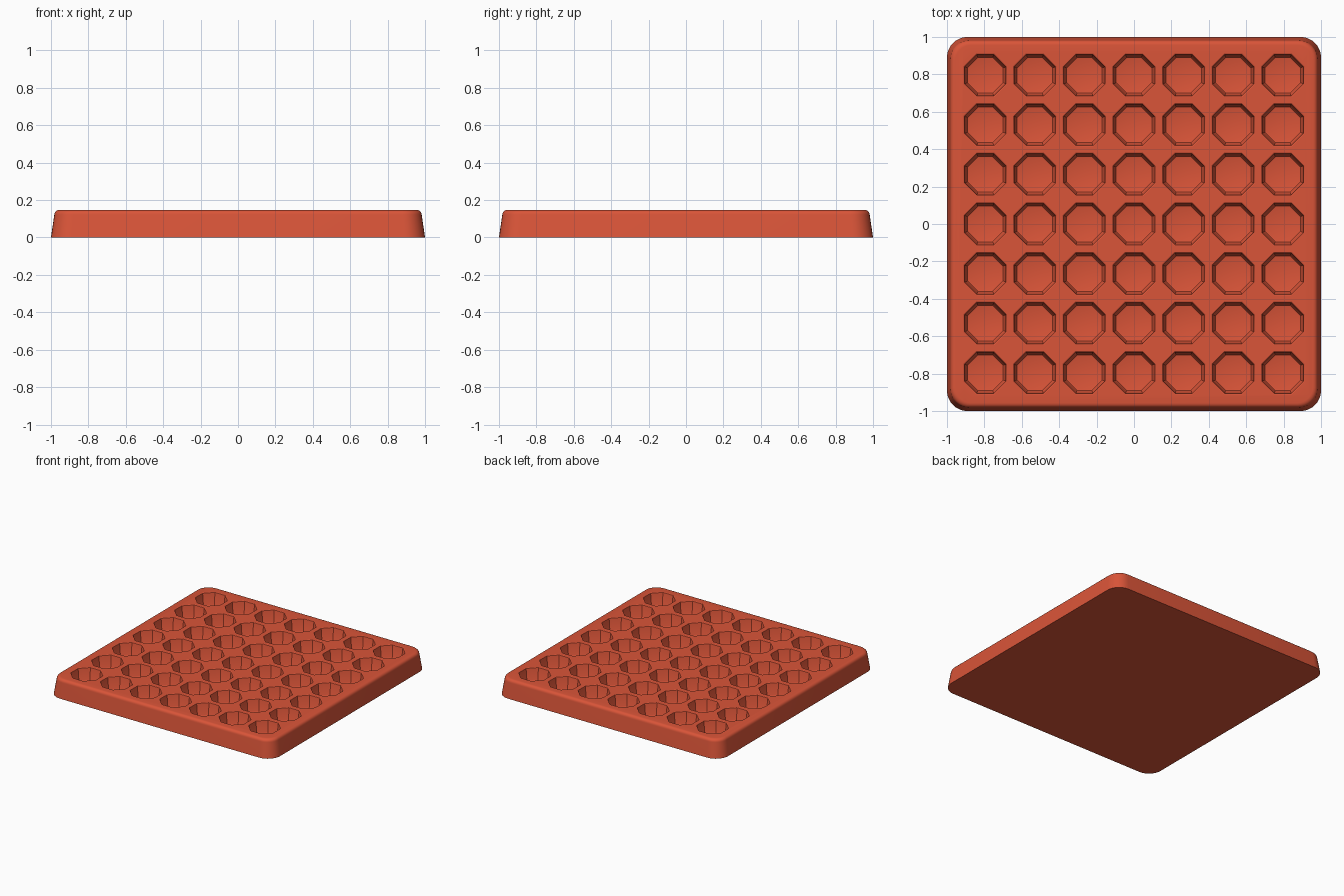
import bpy, bmesh
from math import pi, cos, sin, radians

cube = bpy.data.objects.get("Cube")
if cube:
    bpy.data.objects.remove(cube, do_unlink=True)

HEIGHT = 0.147
PITCH = 0.265
COUNT = 7
CORNER_STEPS = 8

mat = bpy.data.materials.new("terracotta red")
mat.use_nodes = True
color = (0.70, 0.09, 0.04, 1)
mat.diffuse_color = color
mat.node_tree.nodes["Principled BSDF"].inputs["Base Color"].default_value = color


def rounded_square(half, radius):
    pts = []
    for q, (sx, sy) in enumerate([(1, 1), (-1, 1), (-1, -1), (1, -1)]):
        for i in range(CORNER_STEPS + 1):
            a = (q + i / CORNER_STEPS) * pi / 2
            pts.append((sx * (half - radius) + radius * cos(a),
                        sy * (half - radius) + radius * sin(a)))
    return pts


def octagon(apothem, cx, cy):
    r = apothem / cos(pi / 8)
    return [(cx + r * cos((i + 0.5) * pi / 4), cy + r * sin((i + 0.5) * pi / 4))
            for i in range(8)]


def loft(bm, sections):
    """Closed solid from a stack of (outline, z) sections."""
    rings = [[bm.verts.new((x, y, z)) for x, y in pts] for pts, z in sections]
    n = len(rings[0])
    for low, high in zip(rings, rings[1:]):
        for i in range(n):
            j = (i + 1) % n
            bm.faces.new((low[i], low[j], high[j], high[i]))
    bm.faces.new(rings[0][::-1])
    bm.faces.new(rings[-1])


def make_object(name, bm):
    bmesh.ops.recalc_face_normals(bm, faces=bm.faces)
    mesh = bpy.data.meshes.new(name)
    bm.to_mesh(mesh)
    bm.free()
    mesh.materials.append(mat)
    obj = bpy.data.objects.new(name, mesh)
    bpy.context.collection.objects.link(obj)
    return obj


# Tray body: drafted sides with a rounded top edge
EDGE = 0.025
sections = [(rounded_square(1.0, 0.11), 0)]
for k in range(6):
    a = k / 5 * pi / 2
    inset = 0.018 + EDGE * (1 - cos(a))
    sections.append((rounded_square(1 - inset, 0.11 - inset / 2),
                     HEIGHT - EDGE + EDGE * sin(a)))
bm = bmesh.new()
loft(bm, sections)
tray = make_object("tray", bm)

# Octagonal wells: filleted floor, drafted wall, softened rim
well_profile = [(0.088, 0.045), (0.095, 0.047), (0.100, 0.054),
                (0.109, HEIGHT - 0.009), (0.111, HEIGHT - 0.003),
                (0.116, HEIGHT), (0.116, HEIGHT + 0.05)]
bm = bmesh.new()
mid = (COUNT - 1) / 2
for row in range(COUNT):
    for col in range(COUNT):
        cx, cy = (col - mid) * PITCH, (row - mid) * PITCH
        loft(bm, [(octagon(a, cx, cy), z) for a, z in well_profile])
cutter = make_object("well_cutter", bm)

cut = tray.modifiers.new("wells", "BOOLEAN")
cut.operation = "DIFFERENCE"
cut.solver = "EXACT"
cut.object = cutter

bpy.ops.object.select_all(action="DESELECT")
tray.select_set(True)
bpy.context.view_layer.objects.active = tray
bpy.ops.object.modifier_apply(modifier=cut.name)
bpy.data.objects.remove(cutter, do_unlink=True)
bpy.ops.object.shade_smooth_by_angle(angle=radians(30))
